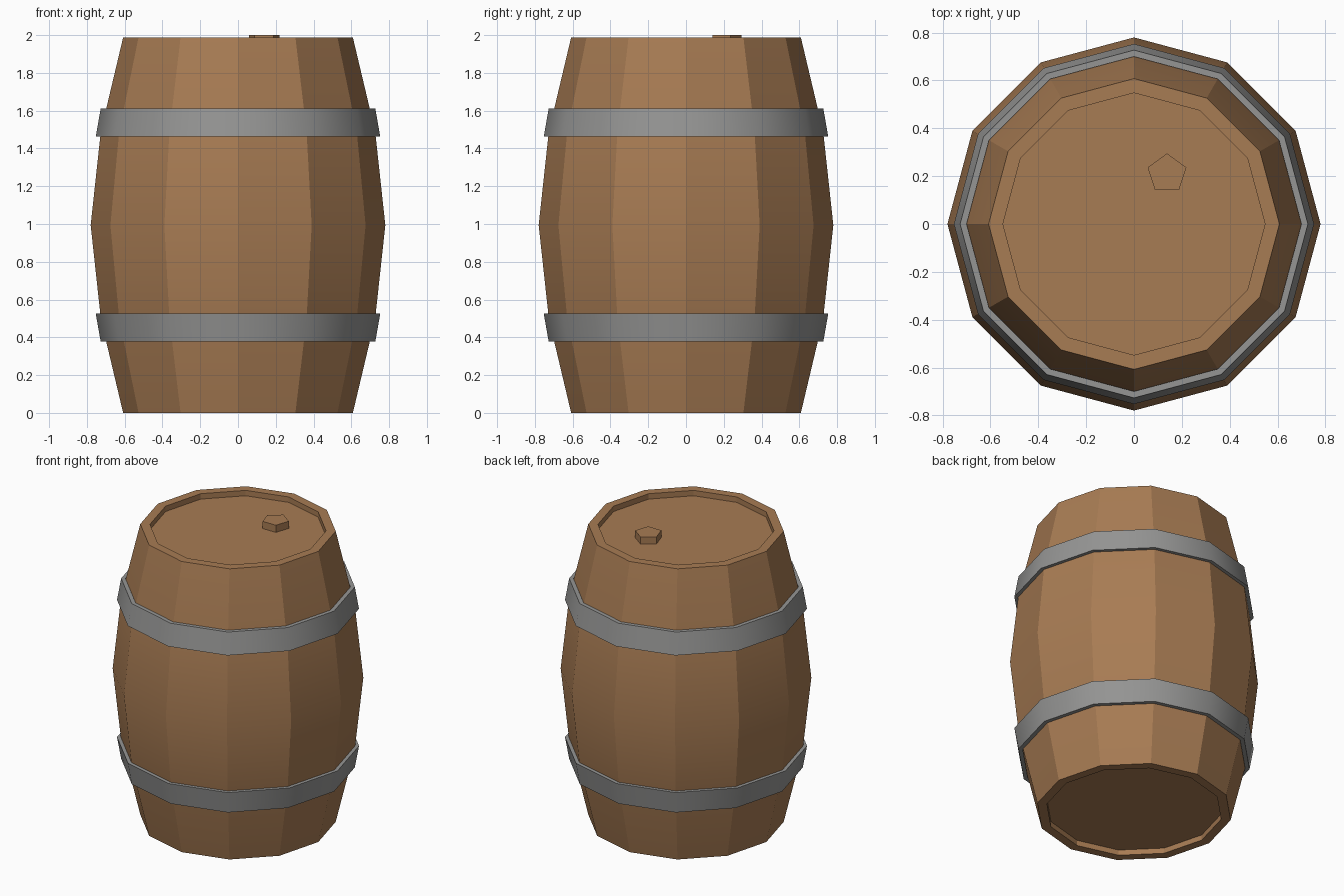
import bpy, bmesh, math

if "Cube" in bpy.data.objects:
    bpy.data.objects.remove(bpy.data.objects["Cube"])

SIDES = 12


def material(name, rgb):
    m = bpy.data.materials.new(name)
    m.diffuse_color = (*rgb, 1)
    m.use_nodes = True
    m.node_tree.nodes["Principled BSDF"].inputs["Base Color"].default_value = m.diffuse_color
    return m


wood = material("brown wood", (0.39, 0.20, 0.087))
steel = material("grey metal", (0.30, 0.30, 0.295))


def lathe(name, profile, mat, angle, closed=False):
    """Spin (radius, z) points into a 12-sided solid; open profiles get end caps."""
    bm = bmesh.new()
    rings = []
    for r, z in profile:
        rings.append([bm.verts.new((r * math.cos(a), r * math.sin(a), z))
                      for a in (2 * math.pi * i / SIDES for i in range(SIDES))])
    pairs = list(zip(rings, rings[1:]))
    if closed:
        pairs.append((rings[-1], rings[0]))
    else:
        bm.faces.new(rings[0])
        bm.faces.new(rings[-1])
    for a, b in pairs:
        for i in range(SIDES):
            j = (i + 1) % SIDES
            bm.faces.new((a[i], a[j], b[j], b[i]))
    bmesh.ops.recalc_face_normals(bm, faces=bm.faces)
    me = bpy.data.meshes.new(name)
    bm.to_mesh(me)
    bm.free()
    me.materials.append(mat)
    ob = bpy.data.objects.new(name, me)
    bpy.context.collection.objects.link(ob)
    bpy.ops.object.select_all(action='DESELECT')
    ob.select_set(True)
    bpy.context.view_layer.objects.active = ob
    bpy.ops.object.shade_smooth_by_angle(angle=math.radians(angle))
    return ob


# barrel body with recessed ends
H = 1.988
half = [(0.548, 0.037), (0.548, 0), (0.608, 0), (0.726, H / 4)]
body = half + [(0.78, H / 2)] + [(r, H - z) for r, z in reversed(half)]
lathe("barrel_body", body, wood, 20)

# two flared metal hoops, wider edge towards the middle
hoop = [(0.70, 0.377), (0.727, 0.377), (0.753, 0.525), (0.724, 0.525)]
lathe("lower_hoop", hoop, steel, 40, closed=True)
lathe("upper_hoop", [(r, H - z) for r, z in hoop], steel, 40, closed=True)

# five-sided bung in the lid
base = H - 0.045
bpy.ops.mesh.primitive_cylinder_add(vertices=5, radius=0.085, depth=2 - base,
                                    location=(0.138, 0.21, (2 + base) / 2))
bung = bpy.context.object
bung.name = "bung"
bung.data.materials.append(wood)
top = max(bung.data.vertices, key=lambda v: v.co.y)
# turn so that one corner points to +y
bung.rotation_euler.z = math.pi / 2 - math.atan2(top.co.y, top.co.x)
